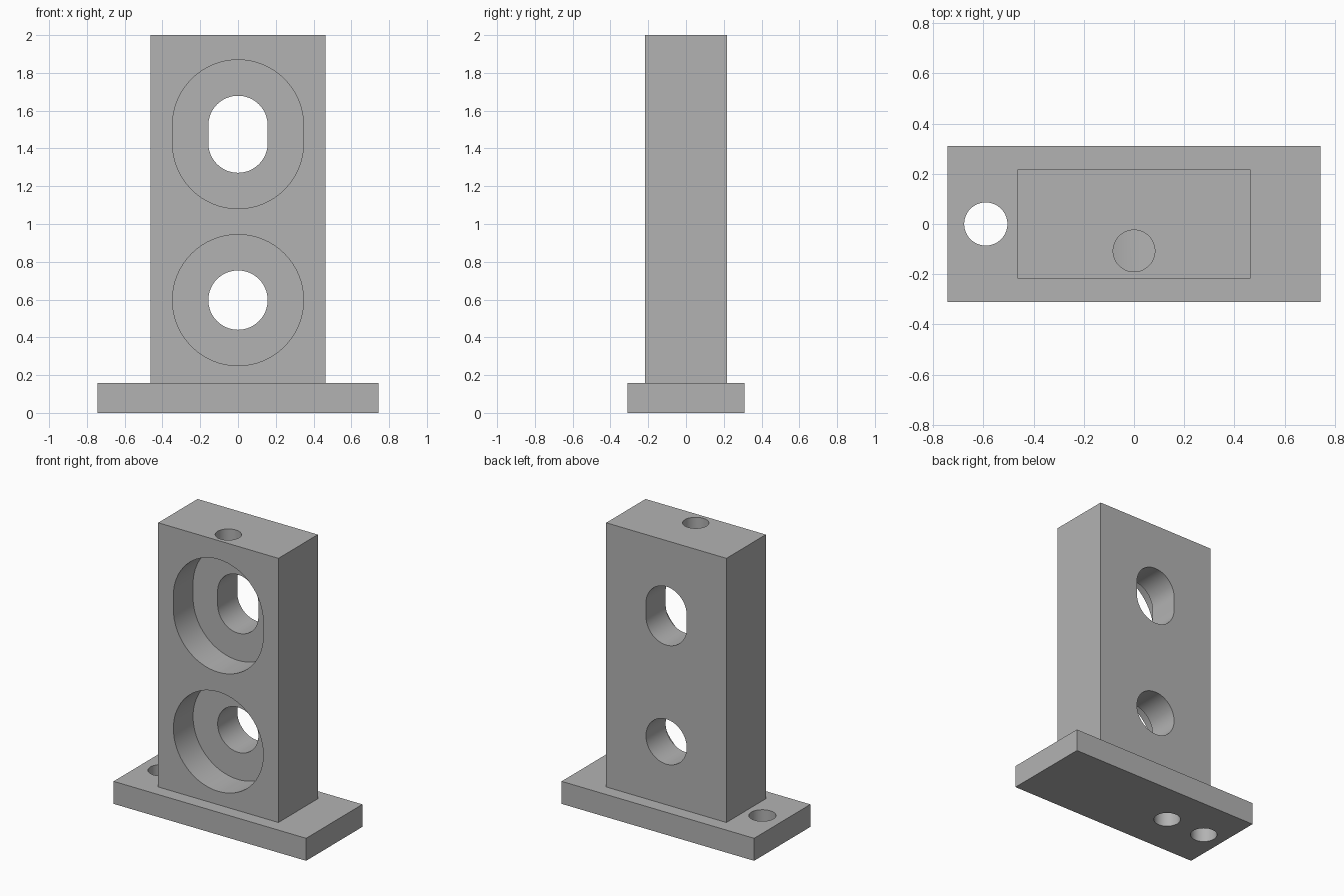
import bpy
import math
from mathutils import Matrix

cube = bpy.data.objects.get("Cube")
if cube:
    bpy.data.objects.remove(cube, do_unlink=True)

grey = bpy.data.materials.new("plain grey")
grey.use_nodes = True
colour = (0.45, 0.45, 0.45, 1)
grey.diffuse_color = colour
grey.node_tree.nodes["Principled BSDF"].inputs["Base Color"].default_value = colour

PLATE_TOP = 0.157
SEGMENTS = 64


def make_object(name, verts, faces):
    mesh = bpy.data.meshes.new(name)
    mesh.from_pydata(verts, [], faces)
    mesh.materials.append(grey)
    obj = bpy.data.objects.new(name, mesh)
    bpy.context.collection.objects.link(obj)
    return obj


def prism(name, outline, low, high, matrix=Matrix()):
    """Extrude a counter-clockwise outline along its local z axis."""
    n = len(outline)
    verts = [matrix @ Matrix.Translation((x, y, h)).translation
             for h in (low, high) for x, y in outline]
    faces = [tuple(reversed(range(n))), tuple(range(n, 2 * n))]
    faces += [(i, (i + 1) % n, n + (i + 1) % n, n + i) for i in range(n)]
    return make_object(name, verts, faces)


def rectangle(w, d):
    return [(-w, -d), (w, -d), (w, d), (-w, d)]


def slot(cx, cy, r, stretch=0):
    """Circle, or an upright slot when its halves are moved apart."""
    points = []
    for half, shift in ((0, stretch), (math.pi, -stretch)):
        steps = SEGMENTS // 2
        for i in range(steps + (1 if stretch else 0)):
            a = half + math.pi * i / steps
            points.append((cx + r * math.cos(a), cy + shift + r * math.sin(a)))
    return points


def cut(obj, cutter):
    cutter.hide_render = True
    mod = obj.modifiers.new("cut", 'BOOLEAN')
    mod.operation = 'DIFFERENCE'
    mod.solver = 'EXACT'
    mod.object = cutter
    bpy.context.view_layer.objects.active = obj
    bpy.ops.object.modifier_apply(modifier=mod.name)
    bpy.data.objects.remove(cutter, do_unlink=True)


# Base plate with a mounting hole and a second hole under the post
base_plate = prism("base_plate", rectangle(0.743, 0.31), 0, PLATE_TOP)
for x in (-0.59, -0.28):
    cut(base_plate, prism("plate_hole", slot(x, 0, 0.086), -0.1, 0.3))

# Upright block
post = prism("post", rectangle(0.464, 0.217), PLATE_TOP, 2)

# Front recesses with through openings: round below, slotted above
to_front = Matrix.Rotation(math.pi / 2, 4, 'X')
for z, stretch in ((0.597, 0), (1.475, 0.047)):
    cut(post, prism("recess", slot(0, z, 0.347, stretch), 0, 0.4, to_front))
    cut(post, prism("opening", slot(0, z, 0.157, stretch), -0.4, 0.3, to_front))

# Set screw hole from the top into the upper recess
cut(post, prism("top_hole", slot(0, -0.107, 0.083), 1.6, 2.2))

for obj in (base_plate, post):
    bpy.ops.object.select_all(action='DESELECT')
    obj.select_set(True)
    bpy.context.view_layer.objects.active = obj
    bpy.ops.object.shade_smooth_by_angle(angle=math.radians(30))
